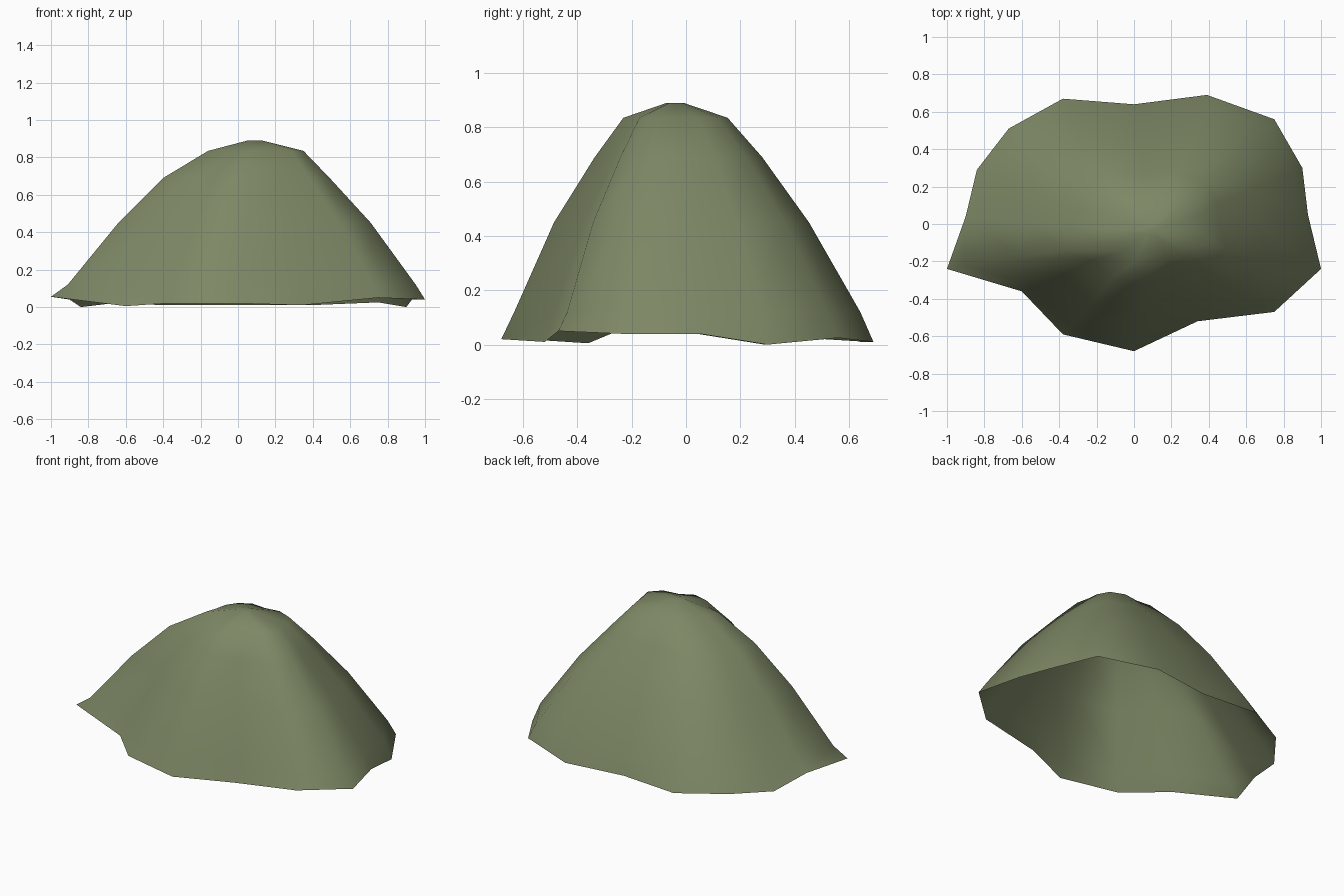
import bpy
import bmesh

cube = bpy.data.objects.get("Cube")
if cube:
    bpy.data.objects.remove(cube, do_unlink=True)

# Moss green surface
moss = bpy.data.materials.new("moss_green")
moss.use_nodes = True
colour = (0.205, 0.245, 0.13, 1)
moss.diffuse_color = colour
bsdf = moss.node_tree.nodes["Principled BSDF"]
bsdf.inputs["Base Color"].default_value = colour
bsdf.inputs["Roughness"].default_value = 0.9

# Uneven foot of the hill, counter-clockwise
rim = [
    (1, -.24, .04), (.93, .05, .04), (.9, .3, 0), (.75, .56, .025),
    (.39, .69, .01), (0, .64, .01), (-.38, .67, .01), (-.67, .51, .02),
    (-.84, .29, 0), (-.9, .04, .04), (-1, -.24, .055), (-.6, -.36, .005),
    (-.38, -.59, .02), (0, -.68, .02), (.34, -.52, .01), (.75, -.47, .05),
]

# Higher contours: centre x, centre y, scale x, scale y, height
contours = [
    (.02, 0, .93, .93, .12),
    (.035, -.02, .675, .685, .45),
    (.045, -.03, .445, .45, .69),
    (.095, -.04, .255, .28, .835),
    (.09, -.04, .04, .045, .89),
]

# Open hill shell with a small flat crown
bm = bmesh.new()
rings = [[bm.verts.new(p) for p in rim]]
for cx, cy, sx, sy, z in contours:
    rings.append([bm.verts.new((cx + x * sx, cy + y * sy, z)) for x, y, _ in rim])

count = len(rim)
for low, high in zip(rings, rings[1:]):
    for i in range(count):
        j = (i + 1) % count
        bm.faces.new((low[i], low[j], high[j], high[i]))
bm.faces.new(rings[-1])

for face in bm.faces:
    face.smooth = True

mesh = bpy.data.meshes.new("hill")
bm.to_mesh(mesh)
bm.free()
mesh.materials.append(moss)
hill = bpy.data.objects.new("hill", mesh)
bpy.context.collection.objects.link(hill)
